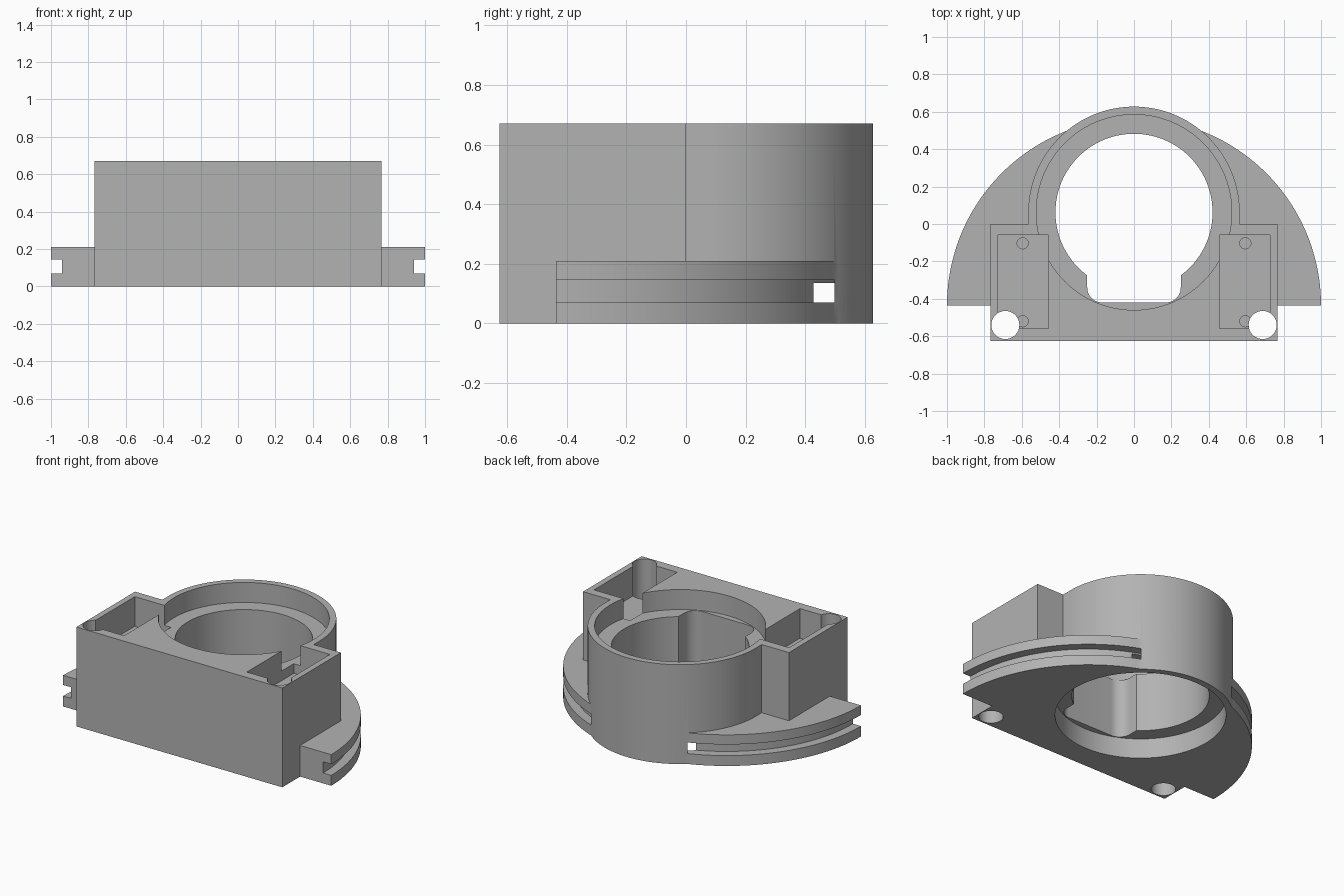
import bpy, bmesh
from math import sin, cos, pi, radians

if "Cube" in bpy.data.objects:
    bpy.data.objects.remove(bpy.data.objects["Cube"])

grey = bpy.data.materials.new("plain grey")
grey.use_nodes = True
grey.diffuse_color = (0.45, 0.45, 0.45, 1)
grey.node_tree.nodes["Principled BSDF"].inputs["Base Color"].default_value = (0.45, 0.45, 0.45, 1)

H = 0.67          # full height
TUBE_Y = 0.0625   # centre of the round barrel
RIM_Y = -0.435    # centre of the half-round flange
LEDGE = 0.135     # depth of the counterbores
FLOOR = 0.47      # floor of the side pockets


def arc(cx, cy, r, start, end, n):
    """Points along an arc, angles in degrees."""
    angles = [radians(start + (end - start) * i / n) for i in range(n + 1)]
    return [(cx + r * cos(a), cy + r * sin(a)) for a in angles]


def circle(cx, cy, r, n):
    return arc(cx, cy, r, 0, 360, n)[:-1]


def rect(x0, x1, y0, y1):
    return [(x0, y0), (x1, y0), (x1, y1), (x0, y1)]


def prism(name, outline, z0, z1):
    """Extrude a flat outline between two heights."""
    bm = bmesh.new()
    base = bm.faces.new([bm.verts.new((x, y, z0)) for x, y in outline])
    out = bmesh.ops.extrude_face_region(bm, geom=[base])
    top = [v for v in out["geom"] if isinstance(v, bmesh.types.BMVert)]
    bmesh.ops.translate(bm, verts=top, vec=(0, 0, z1 - z0))
    bmesh.ops.recalc_face_normals(bm, faces=bm.faces)
    mesh = bpy.data.meshes.new(name)
    bm.to_mesh(mesh)
    bm.free()
    mesh.materials.append(grey)
    obj = bpy.data.objects.new(name, mesh)
    bpy.context.collection.objects.link(obj)
    return obj


def combine(target, tool, operation):
    """Apply a boolean and discard the tool."""
    mod = target.modifiers.new(operation, "BOOLEAN")
    mod.operation = operation
    mod.solver = "EXACT"
    mod.object = tool
    bpy.context.view_layer.objects.active = target
    bpy.ops.object.modifier_apply(modifier=mod.name)
    bpy.data.objects.remove(tool)


# Half-round flange with a groove around its edge
body = prism("housing", arc(0, RIM_Y, 1, 0, 180, 96), 0, 0.21)

# Front block and round barrel
combine(body, prism("front_block", rect(-0.768, 0.768, -0.625, 0), 0, H), "UNION")
barrel = arc(0, TUBE_Y, 0.565, 0, 180, 72) + [(-0.565, -0.2), (0.565, -0.2)]
combine(body, prism("barrel", barrel, 0, H), "UNION")

# Edge groove: a half ring that also breaks through the barrel wall
ring = arc(0, RIM_Y, 1.05, 0, 180, 96) + arc(0, RIM_Y, 0.94, 180, 0, 96)
ring = [(1.05, -0.5)] + ring + [(0.94, -0.5)]
ring.insert(98, (-1.05, -0.5))
ring.insert(99, (-0.94, -0.5))
# keep only the part of the ring outside the block, and trim it at the barrel's outer face
groove = prism("groove_cutter", ring, 0.07, 0.145)
combine(groove, prism("block_keep", rect(-0.768, 0.768, -0.7, 0), 0, 0.3), "DIFFERENCE")
limit = prism("groove_limit", circle(0, RIM_Y, 1.0, 192), 0, 0.3)
keep = prism("outside_barrel", circle(0, TUBE_Y, 0.565, 144), -0.1, 0.4)
combine(keep, limit, "DIFFERENCE")
combine(groove, keep, "DIFFERENCE")
combine(body, groove, "DIFFERENCE")

# Bore with a rounded lobe toward the front
combine(body, prism("bore_cutter", circle(0, TUBE_Y, 0.42, 96), -0.1, H + 0.1), "DIFFERENCE")
lobe = arc(-0.17, -0.34, 0.08, 180, 270, 12) + arc(0.17, -0.34, 0.08, 270, 360, 12)
lobe += [(0.25, -0.2), (-0.25, -0.2)]
combine(body, prism("lobe_cutter", lobe, -0.1, H + 0.1), "DIFFERENCE")

# Counterbores above and below
for z0, z1 in ((-0.1, LEDGE), (H - LEDGE, H + 0.1)):
    combine(body, prism("counterbore_cutter", circle(0, TUBE_Y, 0.5225, 96), z0, z1), "DIFFERENCE")

# Side pockets, screw holes and corner through-holes
for s in (-1, 1):
    x0, x1 = sorted((s * 0.458, s * 0.728))
    combine(body, prism("pocket_cutter", rect(x0, x1, -0.56, -0.06), FLOOR, H + 0.1), "DIFFERENCE")
    for y in (-0.103, -0.52):
        combine(body, prism("screw_cutter", circle(s * 0.595, y, 0.03, 24), 0.25, FLOOR + 0.05), "DIFFERENCE")
    combine(body, prism("corner_cutter", circle(s * 0.688, -0.54, 0.075, 40), -0.1, H + 0.1), "DIFFERENCE")

# Smooth curved walls, crisp edges
bpy.ops.object.select_all(action="DESELECT")
body.select_set(True)
bpy.context.view_layer.objects.active = body
bpy.ops.object.shade_smooth_by_angle(angle=radians(30))
